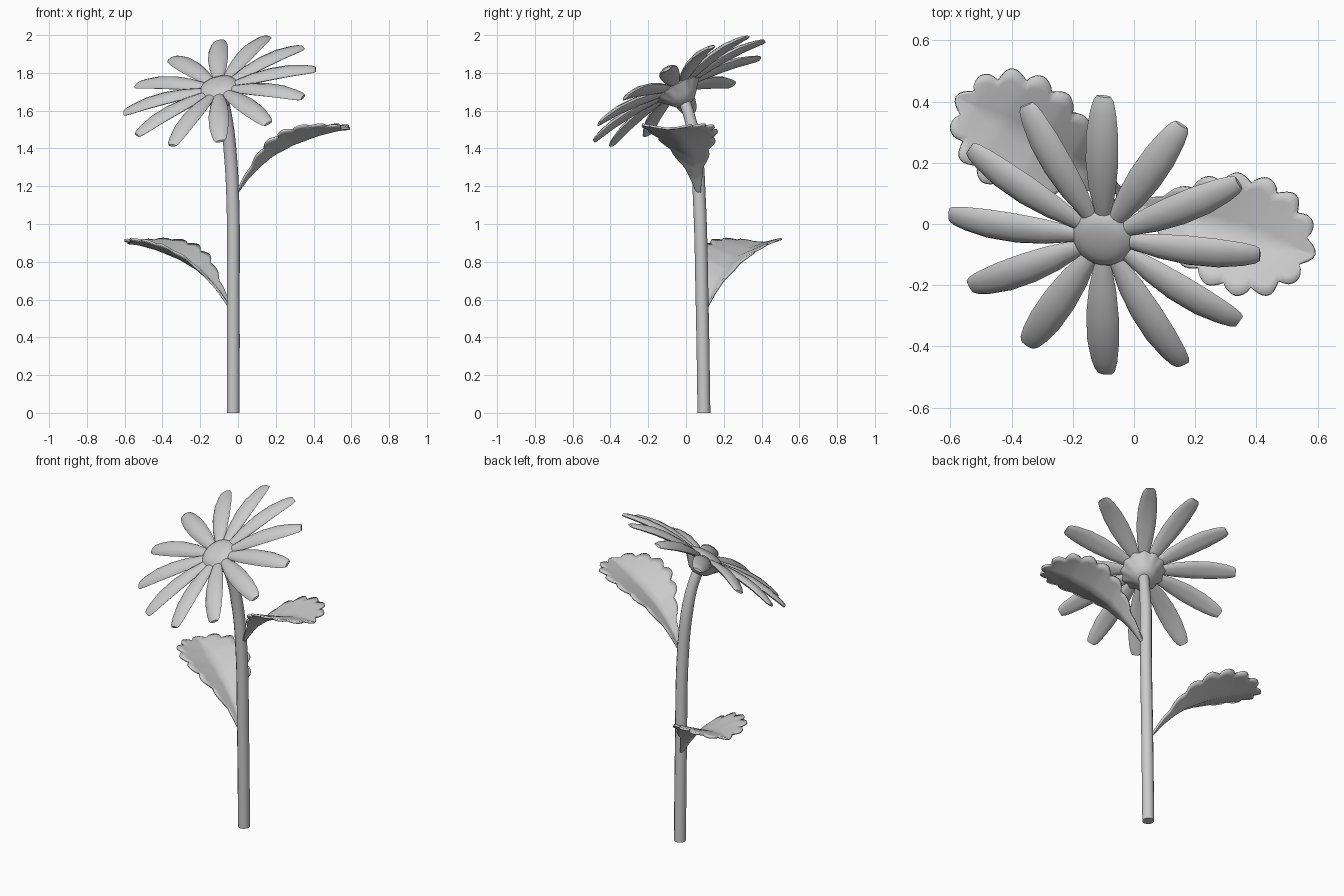
import bpy, bmesh, math
from mathutils import Vector, Matrix

if "Cube" in bpy.data.objects:
    bpy.data.objects.remove(bpy.data.objects["Cube"])


def finish(name, bm, angle=50):
    bmesh.ops.recalc_face_normals(bm, faces=bm.faces)
    me = bpy.data.meshes.new(name)
    bm.to_mesh(me)
    bm.free()
    ob = bpy.data.objects.new(name, me)
    bpy.context.collection.objects.link(ob)
    bpy.ops.object.select_all(action='DESELECT')
    ob.select_set(True)
    bpy.context.view_layer.objects.active = ob
    bpy.ops.object.shade_smooth_by_angle(angle=math.radians(angle))
    return ob


def loft(bm, rings):
    """Skin closed rings and cap both ends."""
    vs = [[bm.verts.new(p) for p in r] for r in rings]
    n = len(vs[0])
    for a, b in zip(vs, vs[1:]):
        for i in range(n):
            j = (i + 1) % n
            bm.faces.new((a[i], a[j], b[j], b[i]))
    bm.faces.new(vs[0][::-1])
    bm.faces.new(vs[-1])


def lerp(table, x):
    for (a, p), (b, q) in zip(table, table[1:]):
        if x <= b:
            return p + (q - p) * max(0, x - a) / (b - a)
    return table[-1][1]


# frame of the tilted flower head
u = Vector((0.505, -0.065, 0.115)).normalized()
v = Vector((0, 0.46, 0.27))
v = (v - u * v.dot(u)).normalized()
n = u.cross(v)
head = Matrix((u, v, n)).transposed().to_4x4()
head.translation = (-0.098, -0.038, 1.708)

# stem
cu = bpy.data.curves.new("stem", 'CURVE')
cu.dimensions = '3D'
cu.bevel_depth = 0.034
cu.bevel_resolution = 4
cu.resolution_u = 6
cu.use_fill_caps = True
path = [(-0.025, 0.095, 0), (-0.025, 0.085, 0.6), (-0.028, 0.07, 1.15),
        (-0.043, 0.052, 1.4), (-0.062, 0.018, 1.57), (-0.092, -0.028, 1.7)]
sp = cu.splines.new('BEZIER')
sp.bezier_points.add(len(path) - 1)
for bp, p in zip(sp.bezier_points, path):
    bp.co = p
    bp.handle_left_type = bp.handle_right_type = 'AUTO'
    bp.radius = 0.9 if p[2] > 1.5 else 1
stem = bpy.data.objects.new("stem", cu)
bpy.context.collection.objects.link(stem)
sp.bezier_points[0].handle_left_type = sp.bezier_points[0].handle_right_type = 'FREE'
sp.bezier_points[0].handle_left = (-0.025, 0.096, -0.1)
sp.bezier_points[0].handle_right = (-0.025, 0.092, 0.2)
bpy.context.view_layer.objects.active = stem
stem.select_set(True)
bpy.ops.object.convert(target='MESH')
bpy.ops.object.shade_smooth_by_angle(angle=math.radians(50))

# petals: radius, half width, height, half thickness
prof = [(0.05, 0.020, 0.012, 0.010), (0.10, 0.029, 0.018, 0.015),
        (0.19, 0.046, 0.027, 0.019), (0.29, 0.055, 0.031, 0.020),
        (0.39, 0.054, 0.025, 0.018), (0.47, 0.044, 0.010, 0.014),
        (0.51, 0.034, 0.000, 0.011), (0.525, 0.024, -0.005, 0.007)]
bm = bmesh.new()
for k in range(12):
    m = head @ Matrix.Rotation(math.tau * k / 12, 4, 'Z')
    rings = []
    for r, w, h, t in prof:
        ring = []
        for i in range(10):
            a = math.tau * i / 10
            y = w * math.cos(a)
            ring.append(m @ Vector((r, y, h + t * math.sin(a) - 2.5 * y * y)))
        rings.append(ring)
    loft(bm, rings)
finish("petals", bm)


# domed flower centre and scalloped cup beneath
def lathe(name, table, sides, scallop=0):
    bm = bmesh.new()
    loft(bm, [[head @ Vector((math.cos(a) * q, math.sin(a) * q, z))
               for a in [math.tau * i / sides for i in range(sides)]
               for q in [r * (1 + scallop * s * math.cos(12 * a))]]
              for r, z, s in table])
    finish(name, bm)


lathe("flower_centre", [(0.06, -0.01, 0), (0.095, 0.0, 0), (0.102, 0.02, 0), (0.092, 0.034, 0),
                        (0.06, 0.046, 0), (0.025, 0.051, 0)], 24)
lathe("cup", [(0.03, -0.085, 0), (0.055, -0.075, 0), (0.078, -0.05, 0), (0.098, -0.025, 0.5),
              (0.122, 0.002, 1), (0.118, 0.010, 1), (0.06, 0.012, 0)], 48, 0.05)

# leaves: outline half, rib height along the length
half = [(0, 0.010), (0.05, 0.028), (0.10, 0.058), (0.15, 0.095), (0.20, 0.13), (0.27, 0.165),
        (0.36, 0.187), (0.44, 0.182), (0.51, 0.155), (0.56, 0.115), (0.595, 0.065), (0.61, 0.0)]
rib = [(0, 0), (0.06, 0.08), (0.13, 0.15), (0.20, 0.205), (0.31, 0.262),
       (0.45, 0.312), (0.56, 0.338), (0.63, 0.345)]


def resample(pts, count):
    pts = [Vector(p) for p in pts]
    acc = [0]
    for a, b in zip(pts, pts[1:]):
        acc.append(acc[-1] + (b - a).length)
    out = []
    for i in range(count + 1):
        d = acc[-1] * i / count
        out.append(Vector((lerp([(c, p.x) for c, p in zip(acc, pts)], d),
                           lerp([(c, p.y) for c, p in zip(acc, pts)], d))))
    return out


def leaf(name, base, angle):
    count, cols, lobes = 60, 5, 7.5
    pts = resample(half, count)
    edge = []
    for i, p in enumerate(pts):
        d = pts[min(i + 1, count)] - pts[max(i - 1, 0)]
        out = Vector((-d.y, d.x)).normalized()
        if i == count:
            out = Vector((1, 0))
        amp = 0.032 * min(1, i / count * 2.5)
        edge.append(p + out * amp * (abs(math.sin(math.pi * lobes * i / count)) - 0.55))
    m = Matrix.Translation(base) @ Matrix.Rotation(math.radians(angle), 4, 'Z')
    bm = bmesh.new()
    for side in (1, -1):
        rows = []
        for i, e in enumerate(edge):
            rs = 0.59 * i / count
            rs = min(rs, max(0, e.x * 0.95))
            row = []
            for j in range(cols + 1):
                f = j / cols
                s, w = rs + (e.x - rs) * f, max(0, e.y) * f
                z = lerp(rib, s) + (0.62 - 0.75 * s) * w
                row.append(bm.verts.new(m @ Vector((s, side * w, z))))
            rows.append(row)
        for a, b in zip(rows, rows[1:]):
            for j in range(cols):
                q = (a[j], a[j + 1], b[j + 1], b[j])
                bm.faces.new(q if side == 1 else q[::-1])
    bmesh.ops.remove_doubles(bm, verts=bm.verts, dist=0.0005)
    ob = finish(name, bm, 60)
    mod = ob.modifiers.new("thickness", 'SOLIDIFY')
    mod.thickness = 0.012
    mod.offset = 0


leaf("upper_leaf", (-0.008, 0.068, 1.16), -15.6)
leaf("lower_leaf", (-0.042, 0.105, 0.555), 150)
